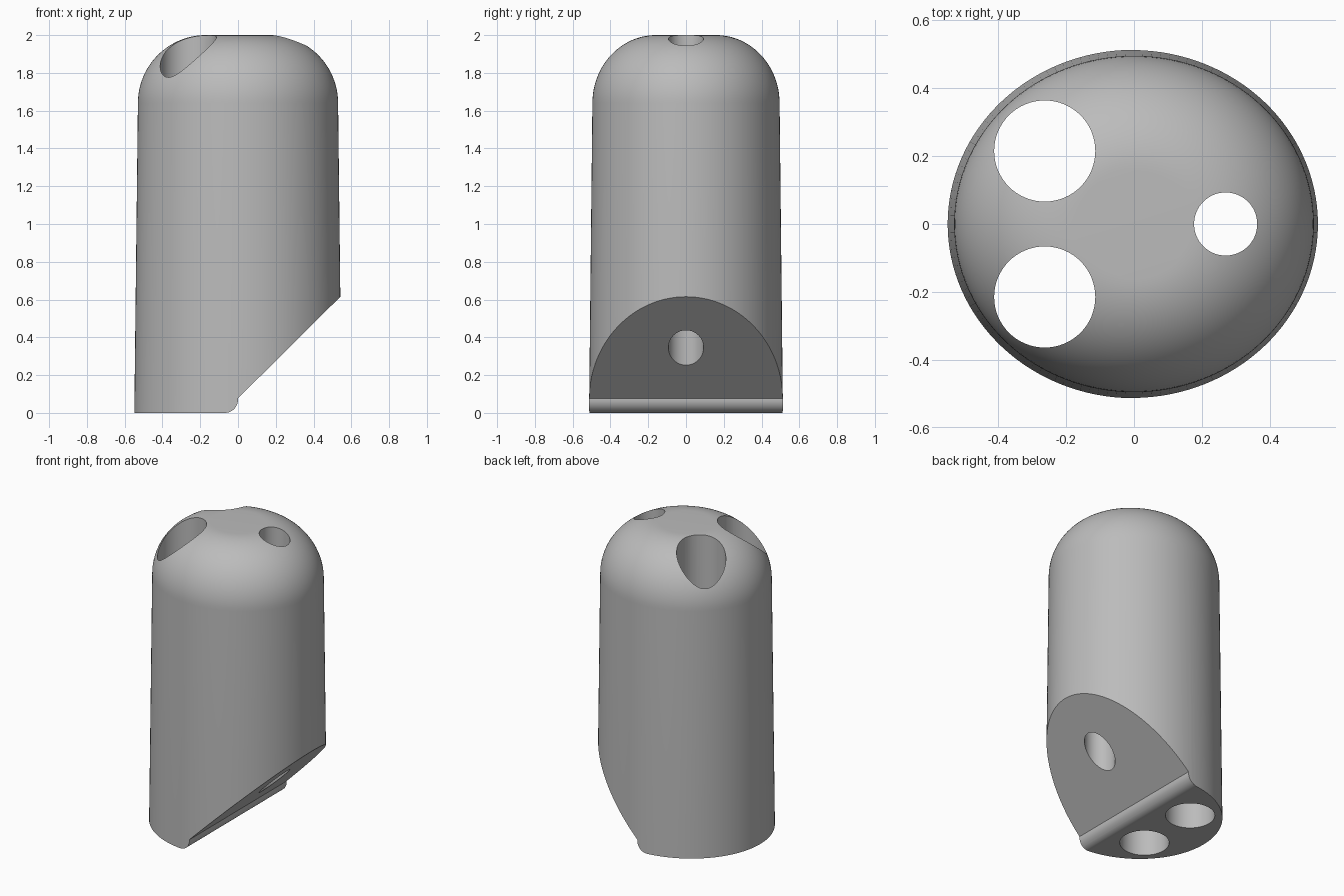
import bpy, bmesh, math
from mathutils import Matrix

cube = bpy.data.objects.get("Cube")
if cube:
    bpy.data.objects.remove(cube, do_unlink=True)

grey = bpy.data.materials.new("plain grey")
grey.use_nodes = True
colour = (0.5, 0.5, 0.5, 1)
grey.diffuse_color = colour
grey.node_tree.nodes["Principled BSDF"].inputs["Base Color"].default_value = colour


def make_object(name, bm):
    bmesh.ops.recalc_face_normals(bm, faces=bm.faces)
    mesh = bpy.data.meshes.new(name)
    bm.to_mesh(mesh)
    bm.free()
    mesh.materials.append(grey)
    obj = bpy.data.objects.new(name, mesh)
    bpy.context.collection.objects.link(obj)
    return obj


# Tapered oval body with a rounded shoulder and a flat top
SIDES, SQUASH, FILLET, SHOULDER = 128, 0.935, 0.36, 1.64
profile = [(0.549, 0)]
for i in range(25):
    a = math.pi / 2 * i / 24
    profile.append((0.53 - FILLET + FILLET * math.cos(a), SHOULDER + FILLET * math.sin(a)))
bm = bmesh.new()
rings = []
for r, z in profile:
    angles = [2 * math.pi * i / SIDES for i in range(SIDES)]
    rings.append([bm.verts.new((r * math.cos(a), r * SQUASH * math.sin(a), z)) for a in angles])
for low, high in zip(rings, rings[1:]):
    for i in range(SIDES):
        j = (i + 1) % SIDES
        bm.faces.new((low[i], low[j], high[j], high[i]))
bm.faces.new(rings[0])
bm.faces.new(rings[-1])
body = make_object("body", bm)

# Cutter for the sloped underside and its rounded lip
LIP = 0.07
outline = [(1, 1.07), (1, -0.5), (-LIP, -0.5)]
for i in range(13):
    a = math.pi / 2 * (i / 12 - 1)
    outline.append((-LIP + LIP * math.cos(a), LIP + LIP * math.sin(a)))
outline.append((0, 0.077))
bm = bmesh.new()
face = bm.faces.new([bm.verts.new((x, -1, z)) for x, z in outline])
extruded = bmesh.ops.extrude_face_region(bm, geom=[face])["geom"]
bmesh.ops.translate(bm, vec=(0, 2, 0), verts=[v for v in extruded if isinstance(v, bmesh.types.BMVert)])
cutters = [make_object("slope_cutter", bm)]

# Cutters for the three vertical through holes
for name, x, y, r in (("left_hole_cutter", -0.263, -0.215, 0.149),
                      ("right_hole_cutter", -0.263, 0.215, 0.149),
                      ("small_hole_cutter", 0.27, 0, 0.093)):
    bm = bmesh.new()
    bmesh.ops.create_cone(bm, cap_ends=True, segments=64, radius1=r, radius2=r, depth=4,
                          matrix=Matrix.Translation((x, y, 1)))
    cutters.append(make_object(name, bm))

# Cut the body, then remove the cutters
bpy.context.view_layer.objects.active = body
body.select_set(True)
for cutter in cutters:
    mod = body.modifiers.new("cut", "BOOLEAN")
    mod.operation, mod.solver, mod.object = "DIFFERENCE", "EXACT", cutter
    bpy.ops.object.modifier_apply(modifier=mod.name)
    bpy.data.objects.remove(cutter, do_unlink=True)

bpy.ops.object.select_all(action="DESELECT")
body.select_set(True)
bpy.ops.object.shade_smooth_by_angle(angle=math.radians(30))
